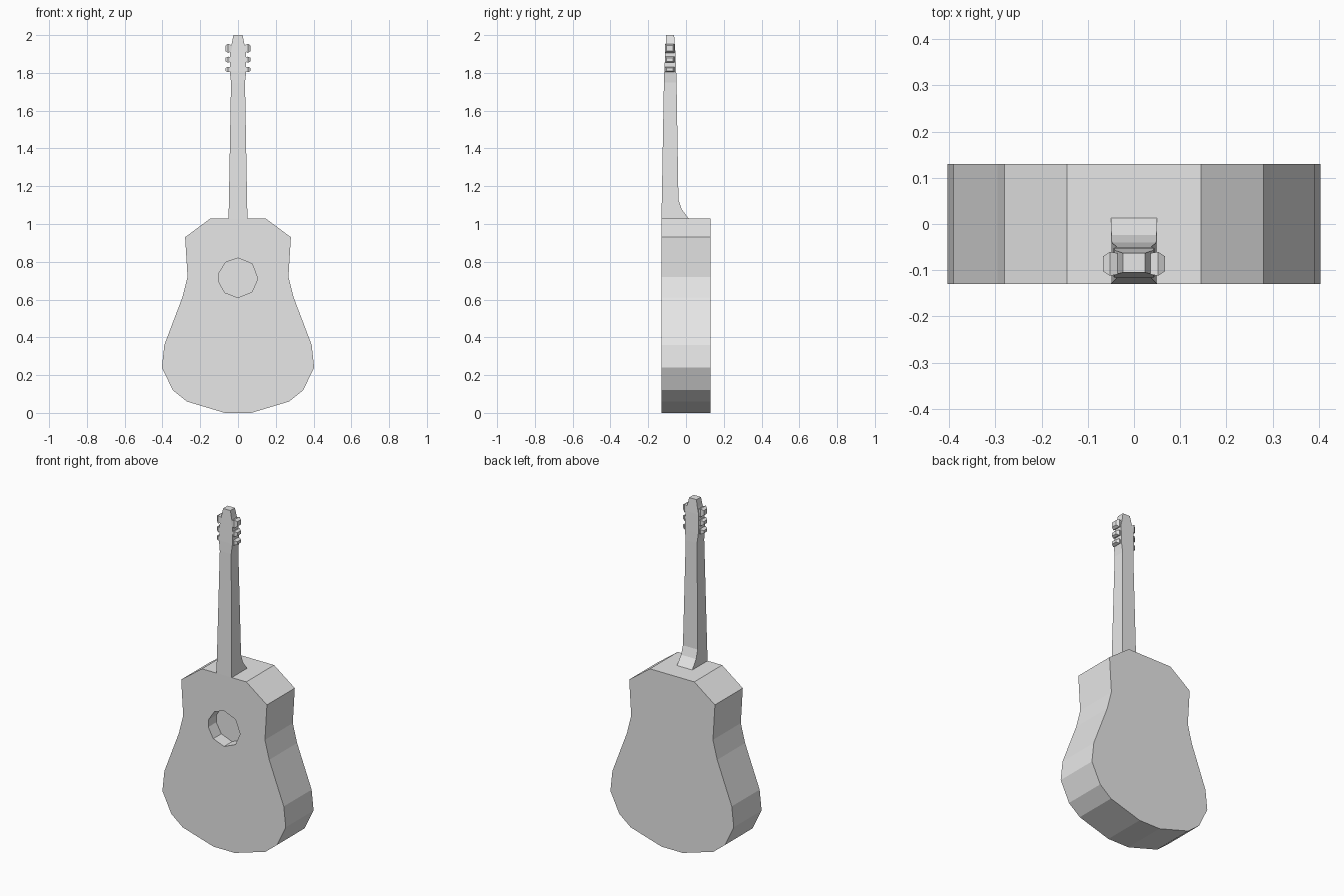
import bpy
import bmesh
from math import sin, cos, radians

cube = bpy.data.objects.get("Cube")
if cube:
    bpy.data.objects.remove(cube, do_unlink=True)

grey = bpy.data.materials.new("light grey")
grey.use_nodes = True
grey.diffuse_color = (0.8, 0.8, 0.8, 1)
grey.node_tree.nodes["Principled BSDF"].inputs["Base Color"].default_value = (0.8, 0.8, 0.8, 1)


def loft(name, rings):
    """Skin a list of equal-length point rings and cap both ends."""
    bm = bmesh.new()
    loops = [[bm.verts.new(p) for p in ring] for ring in rings]
    for a, b in zip(loops, loops[1:]):
        for i in range(len(a)):
            j = (i + 1) % len(a)
            bm.faces.new((a[i], a[j], b[j], b[i]))
    bm.faces.new(loops[0][::-1])
    bm.faces.new(loops[-1])
    bmesh.ops.recalc_face_normals(bm, faces=bm.faces)
    mesh = bpy.data.meshes.new(name)
    bm.to_mesh(mesh)
    bm.free()
    mesh.materials.append(grey)
    obj = bpy.data.objects.new(name, mesh)
    bpy.context.collection.objects.link(obj)
    return obj


def extrude_y(name, outline, front, back):
    return loft(name, [[(x, y, z) for x, z in outline] for y in (front, back)])


# Body: mirrored half outline, extruded front to back
half = [(0.07, 0), (0.27, 0.06), (0.345, 0.12), (0.403, 0.24), (0.39, 0.36),
        (0.295, 0.61), (0.267, 0.72), (0.28, 0.93), (0.145, 1.03)]
body = extrude_y("body", half + [(-x, z) for x, z in reversed(half)], -0.13, 0.13)

# Sound hole: shallow faceted recess in the front
angles = [0, 45, 92, 135, 180, 222, 260, 284, 323]
circle = [(0.105 * sin(radians(a)), 0.715 + 0.105 * cos(radians(a))) for a in angles]
cutter = extrude_y("sound_hole_cutter", circle, -0.2, -0.055)
cutter.hide_render = True
cutter.display_type = 'WIRE'
cut = body.modifiers.new("sound hole", 'BOOLEAN')
cut.operation = 'DIFFERENCE'
cut.solver = 'EXACT'
cut.object = cutter

# Apply the cut and drop the cutter
bpy.context.view_layer.objects.active = body
bpy.ops.object.modifier_apply(modifier=cut.name)
bpy.data.objects.remove(cutter, do_unlink=True)

# Neck with curved heel and tapered headstock: height, half width, front, back
sections = [(1.03, 0.05, -0.13, 0.013), (1.08, 0.049, -0.129, -0.024),
            (1.13, 0.048, -0.128, -0.04), (1.75, 0.037, -0.117, -0.05),
            (1.81, 0.044, -0.115, -0.052), (1.92, 0.042, -0.109, -0.057),
            (1.96, 0.032, -0.107, -0.06), (2.0, 0.024, -0.105, -0.063)]
loft("neck_and_headstock",
     [[(-w, f, z), (w, f, z), (w, b, z), (-w, b, z)] for z, w, f, b in sections])

# Tuning pegs: small tapered blocks, three on each side
for side, label in ((1, "left"), (-1, "right")):
    for number, (z, h) in enumerate([(1.818, 0.014), (1.87, 0.016), (1.93, 0.024)], 1):
        rings = []
        for x, depth, height in ((0.03, 0.022, h * 0.6), (0.052, 0.026, h), (0.067, 0.016, h * 0.6)):
            rings.append([(side * x, -0.086 + sy * depth, z + sz * height)
                          for sy, sz in ((-1, -1), (1, -1), (1, 1), (-1, 1))])
        loft(f"{label}_peg_{number}", rings)
